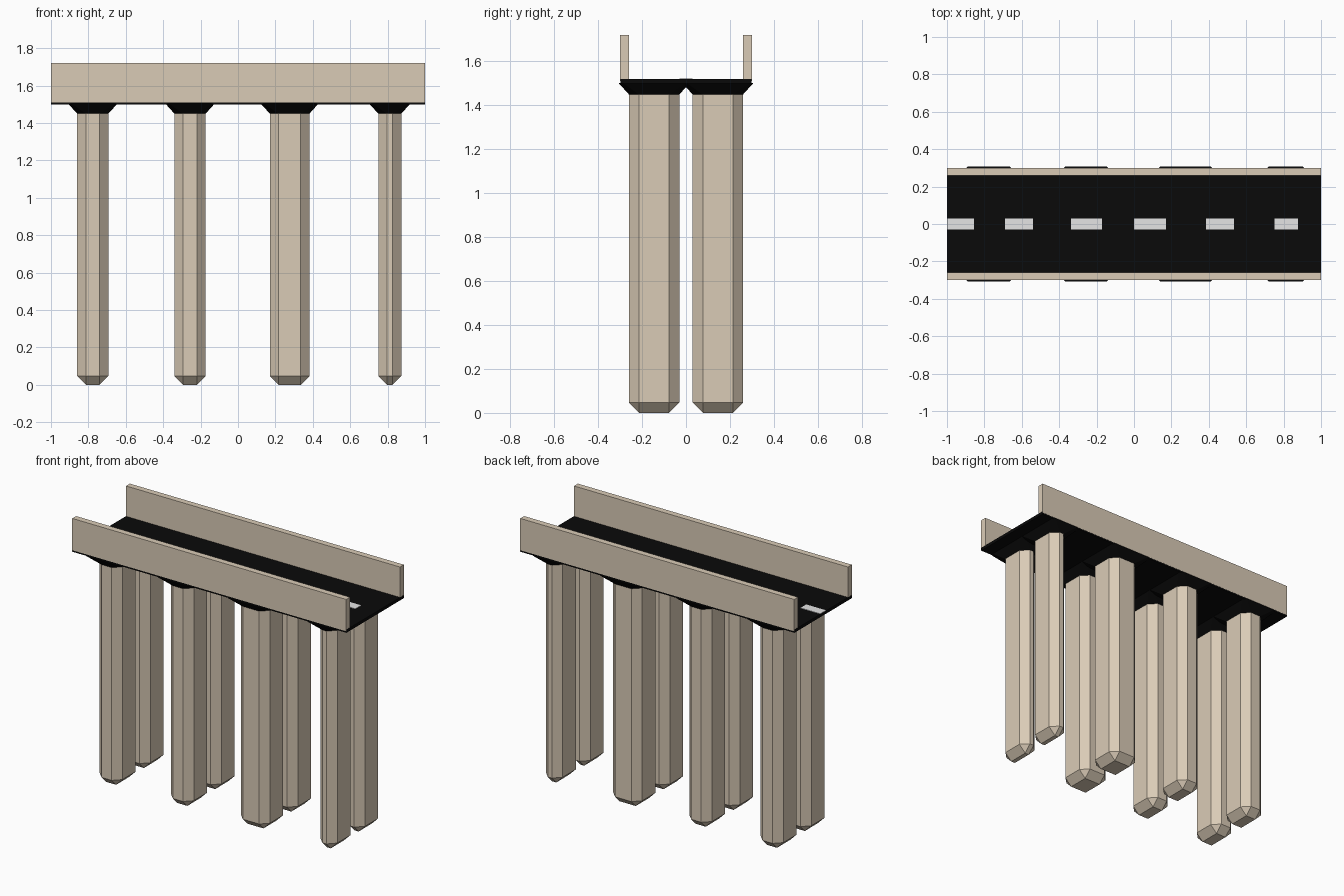
import bpy, bmesh

if "Cube" in bpy.data.objects:
    bpy.data.objects.remove(bpy.data.objects["Cube"])

def material(name, rgb):
    m = bpy.data.materials.new(name)
    m.diffuse_color = (*rgb, 1)
    m.use_nodes = True
    m.node_tree.nodes["Principled BSDF"].inputs["Base Color"].default_value = m.diffuse_color
    return m

CONCRETE = material("tan concrete", (0.70, 0.60, 0.47))
ASPHALT = material("black asphalt", (0.003, 0.003, 0.003))
PAINT = material("white paint", (0.78, 0.78, 0.78))

def finish(name, bm, mat):
    bmesh.ops.recalc_face_normals(bm, faces=bm.faces)
    mesh = bpy.data.meshes.new(name)
    bm.to_mesh(mesh)
    bm.free()
    mesh.materials.append(mat)
    obj = bpy.data.objects.new(name, mesh)
    bpy.context.collection.objects.link(obj)
    return obj

def box(name, x, y, z, mat, bevel=0):
    """Box from (min, max) ranges, optionally with chamfered edges."""
    bm = bmesh.new()
    bmesh.ops.create_cube(bm, size=1)
    for v in bm.verts:
        v.co = [r[0] if c < 0 else r[1] for c, r in zip(v.co, (x, y, z))]
    if bevel:
        bmesh.ops.bevel(bm, geom=bm.edges[:], offset=bevel, segments=1,
                        affect='EDGES', profile=0.5)
    return finish(name, bm, mat)

def octagon(x, y, c):
    (a, b), (d, e) = x, y
    return [(a + c, d), (b - c, d), (b, d + c), (b, e - c),
            (b - c, e), (a + c, e), (a, e - c), (a, d + c)]

def flared_cap(name, x, y, z0, z1, grow):
    """Pillar head that flares from the shaft outline out to the deck."""
    bm = bmesh.new()
    low = [bm.verts.new((*p, z0)) for p in octagon(x, y, 0.045)]
    wide = octagon((x[0] - grow, x[1] + grow), (y[0] - grow, y[1] + grow), 0.02)
    high = [bm.verts.new((*p, z1)) for p in wide]
    bm.faces.new(low)
    bm.faces.new(high)
    for i in range(8):
        j = (i + 1) % 8
        bm.faces.new((low[i], low[j], high[j], high[i]))
    return finish(name, bm, ASPHALT)

# Road deck
box("road_deck", (-1, 1), (-0.299, 0.299), (1.50, 1.52), ASPHALT)

# Side walls
box("front_wall", (-0.999, 0.999), (-0.30, -0.26), (1.51, 1.72), CONCRETE)
box("back_wall", (-0.999, 0.999), (0.26, 0.30), (1.51, 1.72), CONCRETE)

# Lane dashes
for i, x in enumerate([(-1, -0.856), (-0.69, -0.54), (-0.337, -0.17),
                       (0, 0.17), (0.385, 0.535), (0.75, 0.877)]):
    box(f"lane_dash_{i}", x, (-0.03, 0.03), (1.518, 1.523), PAINT)

# Chamfered pillars in two rows, each with a flared cap
for i, x in enumerate([(-0.86, -0.693), (-0.34, -0.173), (0.17, 0.382), (0.75, 0.873)]):
    for row, y in (("front", (-0.26, -0.03)), ("back", (0.03, 0.26))):
        box(f"{row}_pillar_{i}", x, y, (0, 1.505), CONCRETE, 0.047)
        flared_cap(f"{row}_pillar_cap_{i}", x, y, 1.45, 1.503, 0.048)
